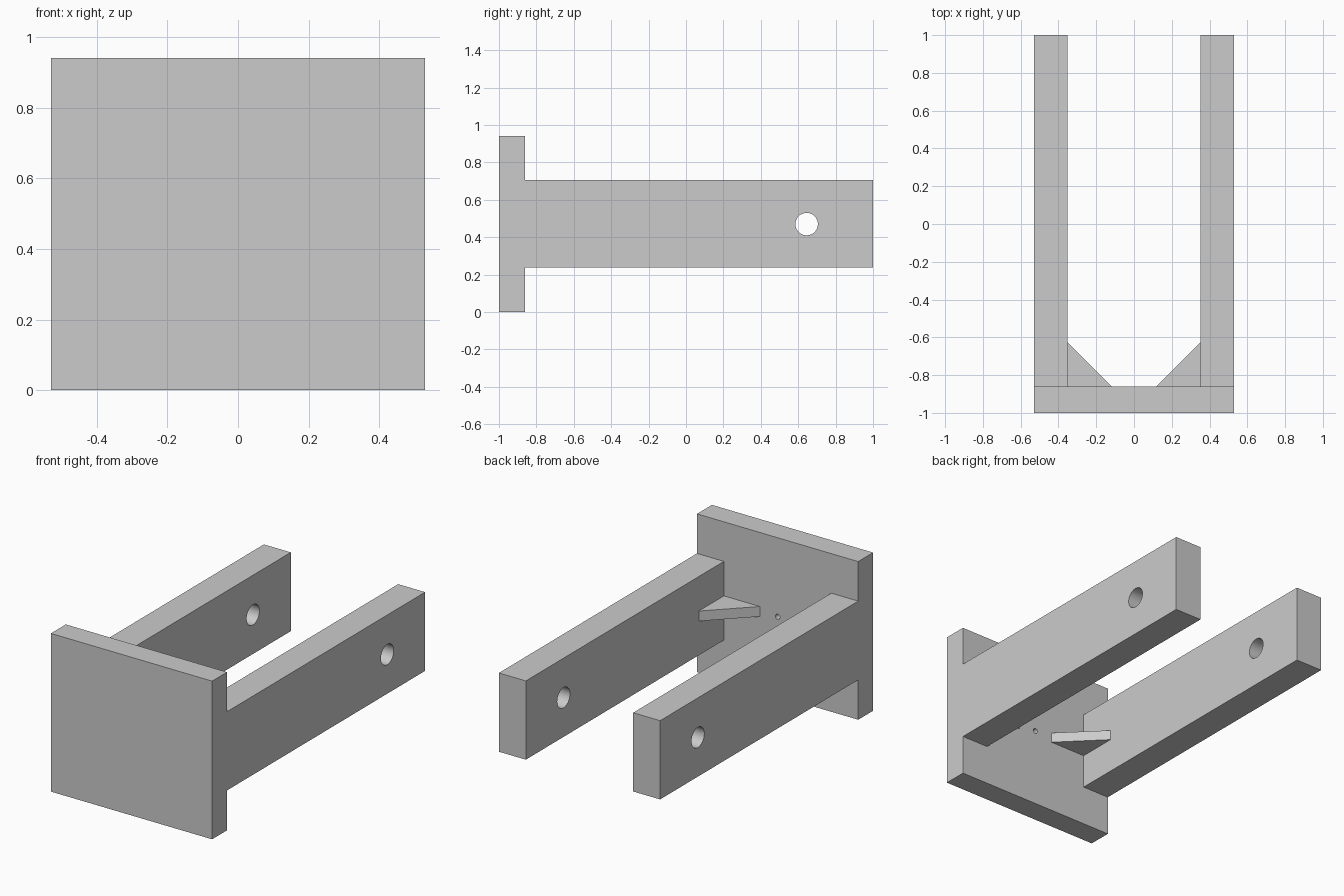
import bpy
import bmesh
import math
from mathutils import Matrix, Vector

cube = bpy.data.objects.get("Cube")
if cube:
    bpy.data.objects.remove(cube, do_unlink=True)

# Single plain grey
grey = bpy.data.materials.new("plain_grey")
grey.use_nodes = True
colour = (0.6, 0.6, 0.6, 1)
grey.diffuse_color = colour
grey.node_tree.nodes["Principled BSDF"].inputs["Base Color"].default_value = colour


def prism(name, outline, z0, z1):
    """Extrude an xy outline from z0 to z1."""
    bm = bmesh.new()
    base = bm.faces.new([bm.verts.new((x, y, z0)) for x, y in outline])
    top = bmesh.ops.extrude_face_region(bm, geom=[base])["geom"]
    verts = [v for v in top if isinstance(v, bmesh.types.BMVert)]
    bmesh.ops.translate(bm, verts=verts, vec=(0, 0, z1 - z0))
    bmesh.ops.recalc_face_normals(bm, faces=bm.faces)
    mesh = bpy.data.meshes.new(name)
    bm.to_mesh(mesh)
    bm.free()
    mesh.materials.append(grey)
    obj = bpy.data.objects.new(name, mesh)
    bpy.context.collection.objects.link(obj)
    return obj


def block(name, x0, x1, y0, y1, z0, z1):
    return prism(name, [(x0, y0), (x1, y0), (x1, y1), (x0, y1)], z0, z1)


def drill(obj, centre, radius, depth, axis):
    """Cut a round hole along the given axis."""
    turn = Vector((0, 0, 1)).rotation_difference(Vector(axis)).to_matrix().to_4x4()
    bm = bmesh.new()
    bmesh.ops.create_cone(bm, cap_ends=True, segments=48, radius1=radius,
                          radius2=radius, depth=depth,
                          matrix=Matrix.Translation(centre) @ turn)
    mesh = bpy.data.meshes.new("hole_cutter")
    bm.to_mesh(mesh)
    bm.free()
    mesh.materials.append(grey)
    cutter = bpy.data.objects.new("hole_cutter", mesh)
    cutter.hide_render = True
    bpy.context.collection.objects.link(cutter)
    mod = obj.modifiers.new("hole", 'BOOLEAN')
    mod.operation = 'DIFFERENCE'
    mod.solver = 'EXACT'
    mod.object = cutter
    bpy.ops.object.select_all(action='DESELECT')
    bpy.context.view_layer.objects.active = obj
    obj.select_set(True)
    bpy.ops.object.modifier_apply(modifier=mod.name)
    bpy.data.objects.remove(cutter, do_unlink=True)
    bpy.ops.object.shade_smooth_by_angle(angle=math.radians(30))


HALF, INNER = 0.53, 0.353        # outer and inner x of the arms
PLATE_BACK, MID = -0.86, 0.47    # rear of the plate, mid height

# Front plate with a small blind pilot hole in its rear face
plate = block("front_plate", -HALF, HALF, -1, PLATE_BACK, 0, 0.94)
drill(plate, (0, PLATE_BACK, MID), 0.015, 0.14, (0, 1, 0))

for side, s in (("left", 1), ("right", -1)):
    # Arm with a cross hole near the free end
    arm = block(side + "_arm", s * INNER, s * HALF, PLATE_BACK, 1, 0.237, 0.705)
    drill(arm, (s * 0.44, 0.645, MID), 0.06, 0.4, (1, 0, 0))
    # Thin triangular corner brace
    prism(side + "_brace", [(s * INNER, PLATE_BACK), (s * 0.117, PLATE_BACK),
                            (s * INNER, -0.624)], MID - 0.03, MID + 0.03)
